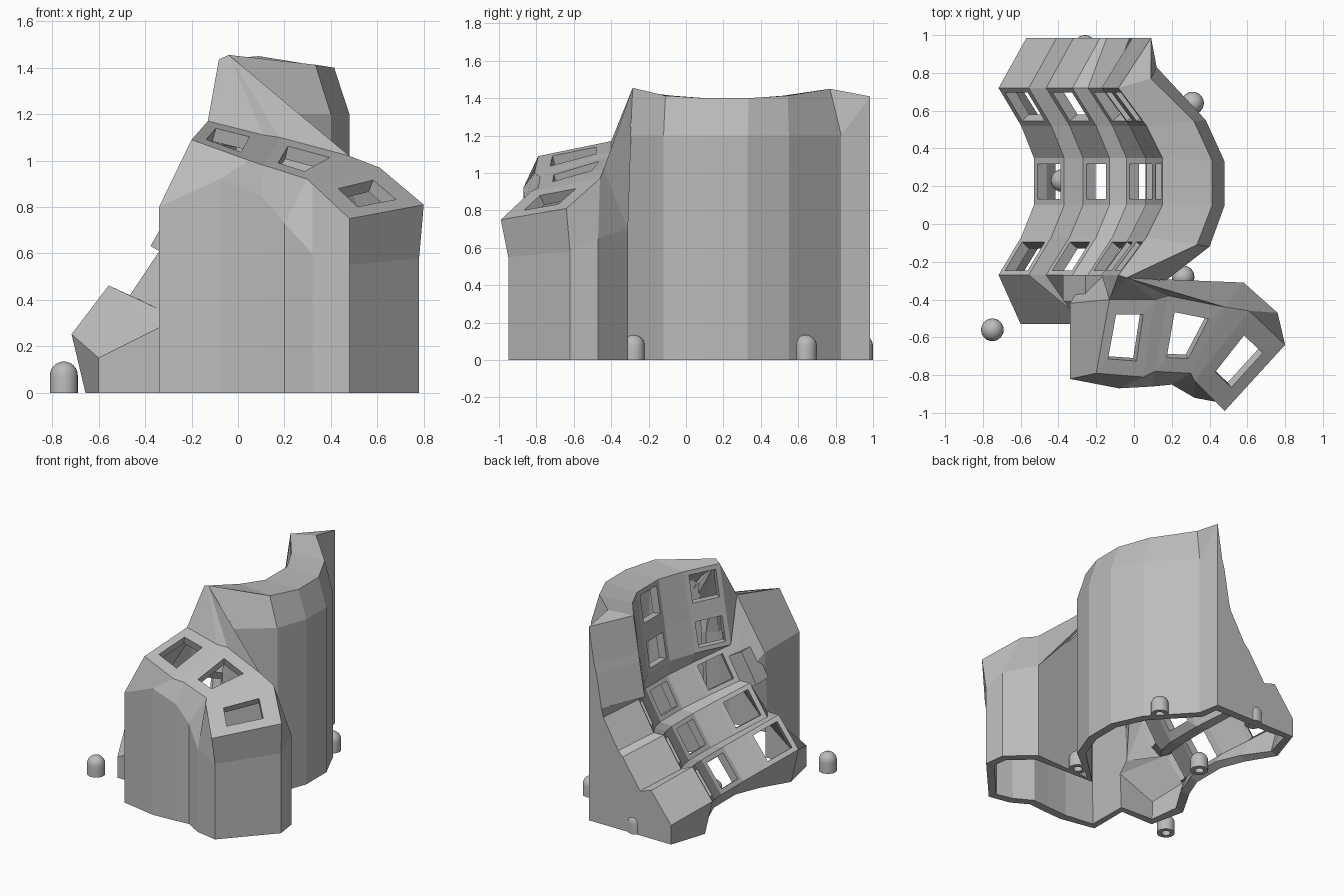
import bpy, bmesh
from math import radians, sin, cos, pi
from mathutils import Vector, Matrix

if "Cube" in bpy.data.objects:
    bpy.data.objects.remove(bpy.data.objects["Cube"])

GREY = (0.5, 0.5, 0.5, 1)
grey = bpy.data.materials.new("plain grey")
grey.use_nodes = True
grey.diffuse_color = GREY
grey.node_tree.nodes["Principled BSDF"].inputs["Base Color"].default_value = GREY


def finish(bm, name):
    mesh = bpy.data.meshes.new(name)
    bm.to_mesh(mesh)
    bm.free()
    obj = bpy.data.objects.new(name, mesh)
    mesh.materials.append(grey)
    bpy.context.collection.objects.link(obj)
    return obj


bm = bmesh.new()
windows = []    # pairs of face and opening scale


def vert(*co):
    return bm.verts.new(co)


def face(*verts):
    return bm.faces.new(verts)


def bridge(row_a, row_b):
    """Quads between two equally long rows of vertices."""
    return [face(row_a[i], row_a[i + 1], row_b[i + 1], row_b[i])
            for i in range(len(row_a) - 1)]


def drop(verts):
    """Copies of the vertices on the ground."""
    return [vert(v.co.x, v.co.y, 0) for v in verts]


# Key well: five strips, each with its lower and upper edge in the middle
# and the rise of its outer edge at the back
MIDDLE_Y = 0.225
strips = [((-.53, .11), (-.37, .32), .05), ((-.27, .29), (-.13, .50), .06),
          ((-.04, .51), (.08, .72), .12), ((.06, .83), (.10, 1.07), .07),
          ((.11, 1.14), (.15, 1.40), .06)]
# Cross-section of a strip: distance from the middle, rise towards the user
section = [(-.495, .235), (-.295, .085), (-.125, 0), (.125, 0), (.295, .085), (.495, .235)]

rows = []
for low, high, back_rise in strips:
    along = Vector((high[0] - low[0], 0, high[1] - low[1])).normalized()
    normal = Vector((-along.z, 0, along.x))
    for x, z in (low, high):
        rows.append([vert(x + normal.x * d, MIDDLE_Y + y, z + normal.z * d)
                     for y, d in section + [(.76, back_rise)]])
for r in range(len(rows) - 1):
    quads = bridge(rows[r], rows[r + 1])
    if r % 2 == 0:
        windows += [(quads[c], .75) for c in (0, 2, 4)]

# Low skirt under the first strip, and the back wall
back_top = [row[-1] for row in rows]
back_foot = drop(back_top)
skirt = [vert(v.co.x + .06, v.co.y, 0) for v in rows[0][:-1]] + back_foot[:1]
bridge(skirt, rows[0])
bridge(back_top, back_foot)

# Tall curved wall with a rim
outline = [(.13, -.33), (.40, -.12), (.48, .10), (.48, .33), (.38, .55), (.12, .83)]
rim, shoulder = [], []
for top, (x, y) in zip(rows[-1], outline):
    mix = top.co.lerp(Vector((x, y, top.co.z)), .8)
    rim.append(vert(mix.x, mix.y, top.co.z))
    shoulder.append(vert(x, y, 1.2))
peak = rim[0]
peak.co = (-.04, -.285, 1.455)
rim[-1].co = (.09, .77, 1.45)
wall_foot = drop(shoulder)
bridge(rows[-1][:-1], rim)
bridge(rim, shoulder)
bridge(shoulder, wall_foot)
face(rows[-1][-2], back_top[-1], rim[-1])
face(back_top[-1], shoulder[-1], rim[-1])
face(back_top[-1], shoulder[-1], wall_foot[-1], back_foot[-1])

# Thumb cluster: top plate corners, then the bend in the wall below each
plate = [vert(*p) for p in (
    (-.13, -.40, 1.17), (-.20, -.79, 1.09), (.05, -.81, 1.0), (.11, -.78, .98),
    (.30, -.79, .92), (.32, -.83, .90), (.48, -.99, .75), (.80, -.64, .81),
    (.61, -.46, .97), (.48, -.44, 1.02), (.18, -.38, 1.10), (.11, -.40, 1.11))]
bend = [vert(*p) for p in (
    (-.34, -.42, .80), (-.34, -.82, .80), (-.08, -.87, .92), (.10, -.86, .85),
    (.20, -.85, .73), (.32, -.92, .60), (.48, -.95, .55), (.78, -.62, .58),
    (.76, -.47, .65), (.58, -.31, .70))]
openings = {0: .6, 2: .6, 4: .52}
for i in range(5):
    quad = face(plate[-i], plate[i + 1], plate[i + 2], plate[11 - i])
    if i in openings:
        windows.append((quad, openings[i]))
thumb_foot = drop(bend)
thumb_foot[0].co.y = -.53
bridge(plate[:10], bend)
bridge(bend[1:], thumb_foot[1:])

# Front wall of the lowest strip, meeting the thumb wall at a notch
front_edge = [row[0] for row in rows]
outer = vert(-.60, -.53, .15)
inner = vert(-.34, -.53, .28)
notch = vert(-.34, -.45, .36)
outer_foot = vert(-.60, -.53, 0)
face(front_edge[0], front_edge[1], inner, outer)
face(outer, inner, thumb_foot[0], outer_foot)
face(front_edge[0], outer, outer_foot, skirt[0])
face(bend[0], bend[1], thumb_foot[1], thumb_foot[0], inner, notch)
face(inner, front_edge[1], notch)

# Webs joining the thumb cluster to the key well and the tall wall
for i in range(1, 4):
    face(front_edge[i], front_edge[i + 1], notch)
face(notch, front_edge[4], bend[0])
face(bend[0], front_edge[4], plate[0])
for i in range(4, 9):
    face(front_edge[i], front_edge[i + 1], plate[0])
face(front_edge[-1], peak, plate[0])
for a, b in ((0, 11), (11, 10), (10, 9)):
    face(plate[a], peak, plate[b])
face(plate[9], peak, bend[9])
face(bend[9], peak, shoulder[0])
face(bend[9], shoulder[0], wall_foot[0], thumb_foot[9])

# Cut the key windows, then give the shell its thickness
bmesh.ops.recalc_face_normals(bm, faces=bm.faces)
if windows[-1][0].normal.z < 0:
    bmesh.ops.reverse_faces(bm, faces=bm.faces)
panes = [pane for pane, scale in windows]
bmesh.ops.inset_individual(bm, faces=panes, thickness=0)
for pane, scale in windows:
    centre = pane.calc_center_median()
    for v in pane.verts:
        v.co = centre.lerp(v.co, scale)
bmesh.ops.delete(bm, geom=panes, context='FACES')
shell = finish(bm, "case_shell")
solid = shell.modifiers.new("thickness", 'SOLIDIFY')
solid.thickness = .06
solid.offset = -1

# Small lip beside the third strip
bm = bmesh.new()
bmesh.ops.create_cube(bm, size=1, matrix=Matrix.Translation((-.265, -.34, .706))
                      @ Matrix.Rotation(radians(30), 4, 'Y') @ Matrix.Diagonal((.12, .14, .24, 1)))
finish(bm, "side_lip")


# Domed screw posts with a hole underneath
def screw_post(name, x, y, radius=.06, height=.075):
    bm = bmesh.new()
    hole = radius / 2
    profile = [(0, height), (hole, height), (hole, 0), (radius, 0)]
    profile += [(radius * cos(a * pi / 12), height + radius * sin(a * pi / 12)) for a in range(7)]
    verts = [bm.verts.new((r, 0, z)) for r, z in profile]
    edges = [bm.edges.new(pair) for pair in zip(verts, verts[1:])]
    bmesh.ops.spin(bm, geom=verts + edges, axis=(0, 0, 1), cent=(0, 0, 0),
                   angle=2 * pi, steps=24, use_duplicate=False)
    bmesh.ops.remove_doubles(bm, verts=bm.verts, dist=.0005)
    bmesh.ops.recalc_face_normals(bm, faces=bm.faces)
    post = finish(bm, name)
    post.location = (x, y, 0)
    bpy.ops.object.select_all(action='DESELECT')
    post.select_set(True)
    bpy.context.view_layer.objects.active = post
    bpy.ops.object.shade_smooth_by_angle(angle=radians(35))


posts = {"front": (-.75, -.56), "well": (-.38, .23), "back": (-.26, .94),
         "wall": (.31, .64), "thumb": (.26, -.28)}
for place, (x, y) in posts.items():
    screw_post(place + "_screw_post", x, y)
